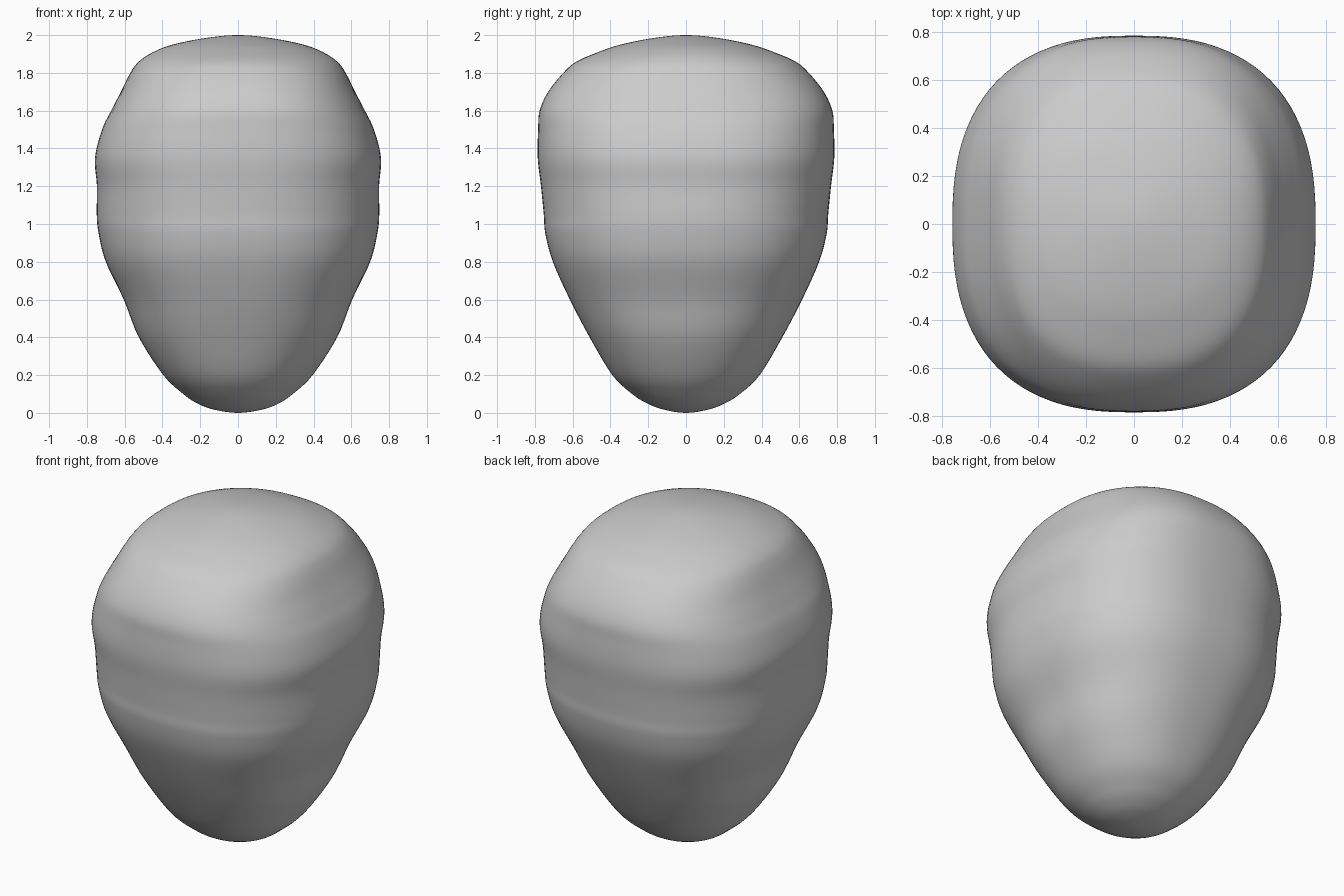
import bpy, bmesh, math

if "Cube" in bpy.data.objects:
    bpy.data.objects.remove(bpy.data.objects["Cube"])

# Profile rows: height, half-width in x, half-depth in y, squareness exponent
ROWS = [
    (0.00, 0.00, 0.00, 2.0), (0.018, 0.13, 0.12, 2.0), (0.05, 0.215, 0.205, 2.05),
    (0.10, 0.29, 0.285, 2.1), (0.20, 0.395, 0.39, 2.2), (0.40, 0.525, 0.51, 2.3),
    (0.60, 0.605, 0.615, 2.35), (0.80, 0.70, 0.705, 2.4), (0.95, 0.738, 0.745, 2.4),
    (1.05, 0.748, 0.753, 2.4), (1.20, 0.747, 0.768, 2.45), (1.35, 0.757, 0.785, 2.5),
    (1.50, 0.72, 0.783, 2.5), (1.60, 0.672, 0.775, 2.5), (1.70, 0.62, 0.73, 2.45),
    (1.80, 0.57, 0.65, 2.4), (1.86, 0.525, 0.58, 2.3), (1.91, 0.45, 0.465, 2.2),
    (1.95, 0.345, 0.345, 2.1), (1.985, 0.17, 0.17, 2.0), (2.00, 0.00, 0.00, 2.0),
]
SEGMENTS, STEPS = 96, 5


def spline(p0, p1, p2, p3, t):
    """Catmull-Rom point between p1 and p2."""
    return [0.5 * (2*b + (c - a)*t + (2*a - 5*b + 4*c - d)*t*t + (3*b - a - 3*c + d)*t**3)
            for a, b, c, d in zip(p0, p1, p2, p3)]


def mirrored(row):
    z, a, b, n = row
    return (z, -a, -b, n)


# Smooth the profile; mirrored end rows round off both poles
pts = [mirrored(ROWS[1])] + ROWS + [mirrored(ROWS[-2])]
levels = []
for i in range(1, len(pts) - 2):
    for s in range(STEPS):
        levels.append(spline(*pts[i - 1:i + 3], s / STEPS))
levels = levels[1:]


def ring_point(z, a, b, n, angle):
    c, s = math.cos(angle), math.sin(angle)
    return (math.copysign(abs(c) ** (2 / n), c) * a,
            math.copysign(abs(s) ** (2 / n), s) * b, z)


# Loft the rounded-square rings into one closed stone
bm = bmesh.new()
rings = [[bm.verts.new(ring_point(*lv, 2 * math.pi * k / SEGMENTS)) for k in range(SEGMENTS)]
         for lv in levels]
bottom, top = bm.verts.new((0, 0, 0)), bm.verts.new((0, 0, 2))
for k in range(SEGMENTS):
    m = (k + 1) % SEGMENTS
    for lo, hi in zip(rings, rings[1:]):
        bm.faces.new((lo[k], lo[m], hi[m], hi[k]))
    bm.faces.new((bottom, rings[0][m], rings[0][k]))
    bm.faces.new((top, rings[-1][k], rings[-1][m]))
bmesh.ops.recalc_face_normals(bm, faces=bm.faces)
for f in bm.faces:
    f.smooth = True
mesh = bpy.data.meshes.new("stone_body")
bm.to_mesh(mesh)
bm.free()
stone = bpy.data.objects.new("stone_body", mesh)
bpy.context.collection.objects.link(stone)
